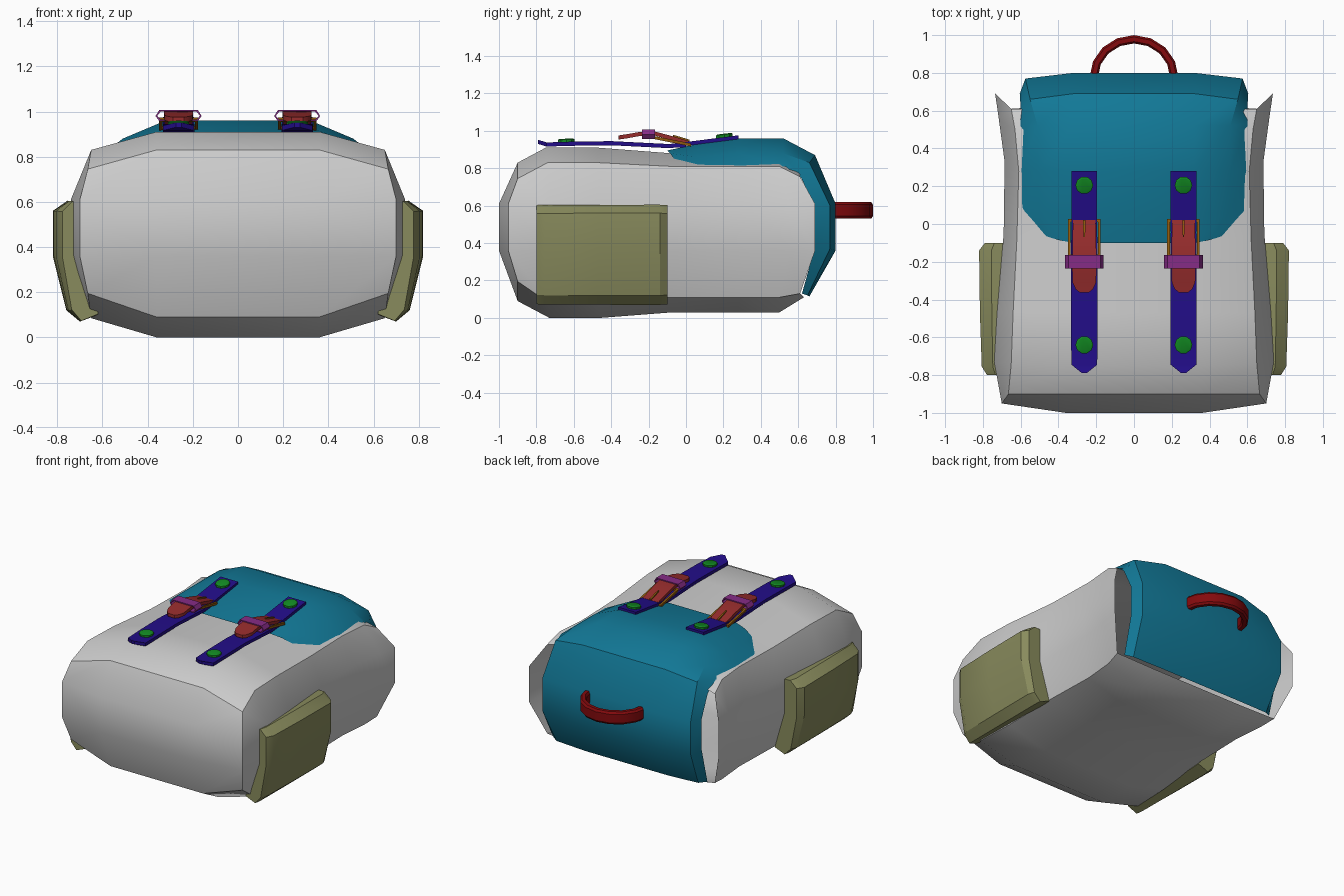
import bpy, bmesh, math
from mathutils import Vector

if "Cube" in bpy.data.objects:
    bpy.data.objects.remove(bpy.data.objects["Cube"])

COLORS = {
    "teal": (.006, .19, .31), "olive": (.25, .26, .11), "blue": (.016, .004, .25),
    "green": (.006, .25, .016), "leather": (.30, .025, .025), "red": (.23, .003, .004),
    "purple": (.24, .025, .24), "gold": (.27, .10, .004),
}
mats = {}
for key, rgb in COLORS.items():
    mats[key] = bpy.data.materials.new(key)
    mats[key].diffuse_color = (*rgb, 1)


def loft(name, rings, color=None, closed=True, caps=True, extra=(), loop=False):
    """Skin a row of equally sized point rings into one mesh object."""
    n, bm = len(rings[0]), bmesh.new()
    v = [[bm.verts.new(p) for p in r] for r in rings]
    rows = len(v) if loop else len(v) - 1
    for i in range(rows):
        a, b = v[i], v[(i + 1) % len(v)]
        for j in range(n if closed else n - 1):
            k = (j + 1) % n
            bm.faces.new((a[j], a[k], b[k], b[j]))
    if caps:
        bm.faces.new(v[0])
        bm.faces.new(v[-1])
    for f in extra:
        bm.faces.new([v[0][i] for i in f])
    bmesh.ops.remove_doubles(bm, verts=bm.verts, dist=1e-5)
    if caps or loop:
        bmesh.ops.recalc_face_normals(bm, faces=bm.faces)
    me = bpy.data.meshes.new(name)
    bm.to_mesh(me)
    bm.free()
    ob = bpy.data.objects.new(name, me)
    bpy.context.collection.objects.link(ob)
    if color:
        me.materials.append(mats[color])
    bpy.ops.object.select_all(action='DESELECT')
    ob.select_set(True)
    bpy.context.view_layer.objects.active = ob
    bpy.ops.object.shade_smooth_by_angle(angle=math.radians(30))
    return ob


def mirrored(half):
    return half + [(-x, y, z) for x, y, z in reversed(half)]


# Body: sections from base to open mouth
# (y top, z top, y edge, x edge, z edge, y side, x side, z low edge, y bottom, z bottom)
stations = [
    (-.90, .83, -.90, .665, .745, -.95, .70, .195, -.90, .09),
    (-.75, .91, -.74, .65, .83, -.73, .74, .085, -.73, .0),
    (-.47, .91, -.47, .64, .83, -.47, .725, .085, -.46, .0),
    (-.08, .88, -.08, .62, .81, -.05, .69, .11, -.07, .03),
    (.28, .88, .28, .61, .81, .33, .685, .11, .28, .03),
    (.50, .88, .50, .63, .81, .55, .715, .11, .50, .03),
    (.60, .83, .61, .65, .755, .69, .735, .13, .63, .11),
]
rings = [mirrored([(.36, -1, .61), (.70, -.95, .61), (.70, -.95, .61),
                   (.70, -.95, .36), (.70, -.95, .36), (.36, -1, .36)])]
for yt, zt, ye, xe, ze, ys, xs, zl, yb, zb in stations:
    rings.append(mirrored([(.36, yt, zt), (xe, ye, ze), (xs, ys, .61),
                           (xs, ys, .36), (xe, ye, zl), (.36, yb, zb)]))
loft("bag_body", rings, caps=False,
     extra=[(11, 6, 5, 0), (0, 5, 4, 1), (10, 7, 6, 11)])

# Flap: sheet folded over the mouth (centre y, z; shoulder x, y, z; edge x, y, z)
flap = [
    (-.10, .895, .40, -.085, .88, .48, -.06, .845),
    (.06, .93, .50, .06, .86, .60, .07, .81),
    (.28, .96, .51, .28, .88, .60, .28, .81),
    (.52, .96, .51, .52, .88, .60, .53, .81),
    (.69, .87, .55, .66, .83, .60, .615, .75),
    (.80, .61, .575, .77, .60, .605, .69, .60),
    (.80, .36, .575, .77, .37, .605, .69, .38),
    (.66, .115, .55, .65, .12, .60, .62, .13),
]
rows = []
for y, z, sx, sy, sz, ex, ey, ez in flap:
    right = [(.32, y, z), (sx, sy, sz), (ex, ey, ez)]
    rows.append([(-a, b, c) for a, b, c in reversed(right)] + right)
loft("flap", rows, "teal", closed=False, caps=False)


# Side pockets
def pocket_ring(y, out):
    pts = [(.66, .60), (.755, .605), (.82, .56), (.82, .36), (.76, .12), (.70, .07), (.62, .10)]
    cx, cz = .68, .35
    return [(cx + (x - cx) * out if x > cx else x, y, cz + (z - cz) * (.96 + .04 * out)) for x, z in pts]


for side, label in ((1, "right"), (-1, "left")):
    sections = [pocket_ring(-.80, .70), pocket_ring(-.755, .90), pocket_ring(-.47, .97),
                pocket_ring(-.14, 1.0), pocket_ring(-.10, .78)]
    loft("side_pocket_" + label, [[(side * x, y, z) for x, y, z in r] for r in sections], "olive")

# Grab handle: bevelled strip swept along an arch
section = [(-.022, -.03), (-.022, .03), (-.012, .044), (.012, .044),
           (.022, .03), (.022, -.03), (.012, -.044), (-.012, -.044)]
hoop = []
for i in range(9):
    a = math.pi * (1 - i / 8)
    c, s = math.cos(a), math.sin(a)
    hoop.append([(c * (.213 + u), .775 + s * (.203 + u), .575 + h) for u, h in section])
loft("grab_handle", hoop, "red")


# Buckled straps
def ribbon(name, cx, path, t, color):
    """Flat strip; path holds (y, top z, half width)."""
    loft(name, [[(cx - w, y, z), (cx + w, y, z), (cx + w, y, z - t), (cx - w, y, z - t)]
                for y, z, w in path], color)


def rivet(name, cx, y, z, tilt):
    prof = []
    for dz, r in ((-.008, .047), (.010, .047), (.015, .038)):
        prof.append([(cx + r * math.cos(k * math.tau / 10), y + r * math.sin(k * math.tau / 10),
                      z + dz + tilt * r * math.sin(k * math.tau / 10)) for k in range(10)])
    loft(name, prof, "green")


def frame(name, cx, outer, inner, color):
    """Four-walled ring: outer and inner loops, each at two depths."""
    loops = []
    for (ox, oy, oz), (ix, iy, iz), d in zip(outer, inner, [Vector(p) for p in DEPTH]):
        o, i = Vector((cx + ox, oy, oz)), Vector((cx + ix, iy, iz))
        loops.append([o, i, i + d, o + d])
    loft(name, loops, color, caps=False, loop=True)


for cx, label in ((-.263, "left"), (.262, "right")):
    ribbon("lower_strap_" + label, cx,
           [(-.79, .952, .012), (-.745, .938, .068), (-.62, .942, .07), (-.40, .945, .07),
            (-.10, .93, .07), (.0, .935, .065)], .022, "blue")
    ribbon("upper_strap_" + label, cx,
           [(-.04, .935, .068), (.06, .948, .068), (.28, .976, .068)], .02, "blue")
    rivet("upper_rivet_" + label, cx, .205, .97, .12)
    rivet("lower_rivet_" + label, cx, -.64, .943, .03)
    ribbon("buckle_tongue_" + label, cx,
           [(-.362, .975, .025), (-.345, .978, .046), (-.31, .983, .062), (-.25, .994, .064),
            (-.18, 1.0, .064), (-.06, .968, .062), (.02, .944, .06)], .022, "leather")

    # Keeper loop around the tongue
    DEPTH = [(0, .07, 0)] * 6
    hexa = [(-.102, .98), (-.085, 1.007), (.085, 1.007), (.102, .98), (.085, .957), (-.085, .957)]
    frame("keeper_loop_" + label, cx, [(x, -.235, z) for x, z in hexa],
          [(x * .93, -.235, .982 + (z - .982) * .72) for x, z in hexa], "purple")

    # Metal buckle frame and prong
    DEPTH = [(0, 0, .016)] * 4
    zf = lambda y: .922 - .2 * y
    o = [(-.086, -.175), (.086, -.175), (.086, .026), (-.086, .026)]
    i = [(-.072, -.161), (.072, -.161), (.072, .010), (-.072, .010)]
    frame("buckle_frame_" + label, cx, [(x, y, zf(y)) for x, y in o],
          [(x, y, zf(y)) for x, y in i], "gold")
    ribbon("buckle_prong_" + label, cx, [(-.07, .979, .003), (-.03, .968, .006), (.02, .952, .006)],
           .012, "gold")

for m in bpy.data.materials:
    if m.users and not m.is_grease_pencil:
        m.use_nodes = True
        m.node_tree.nodes["Principled BSDF"].inputs["Base Color"].default_value = m.diffuse_color
